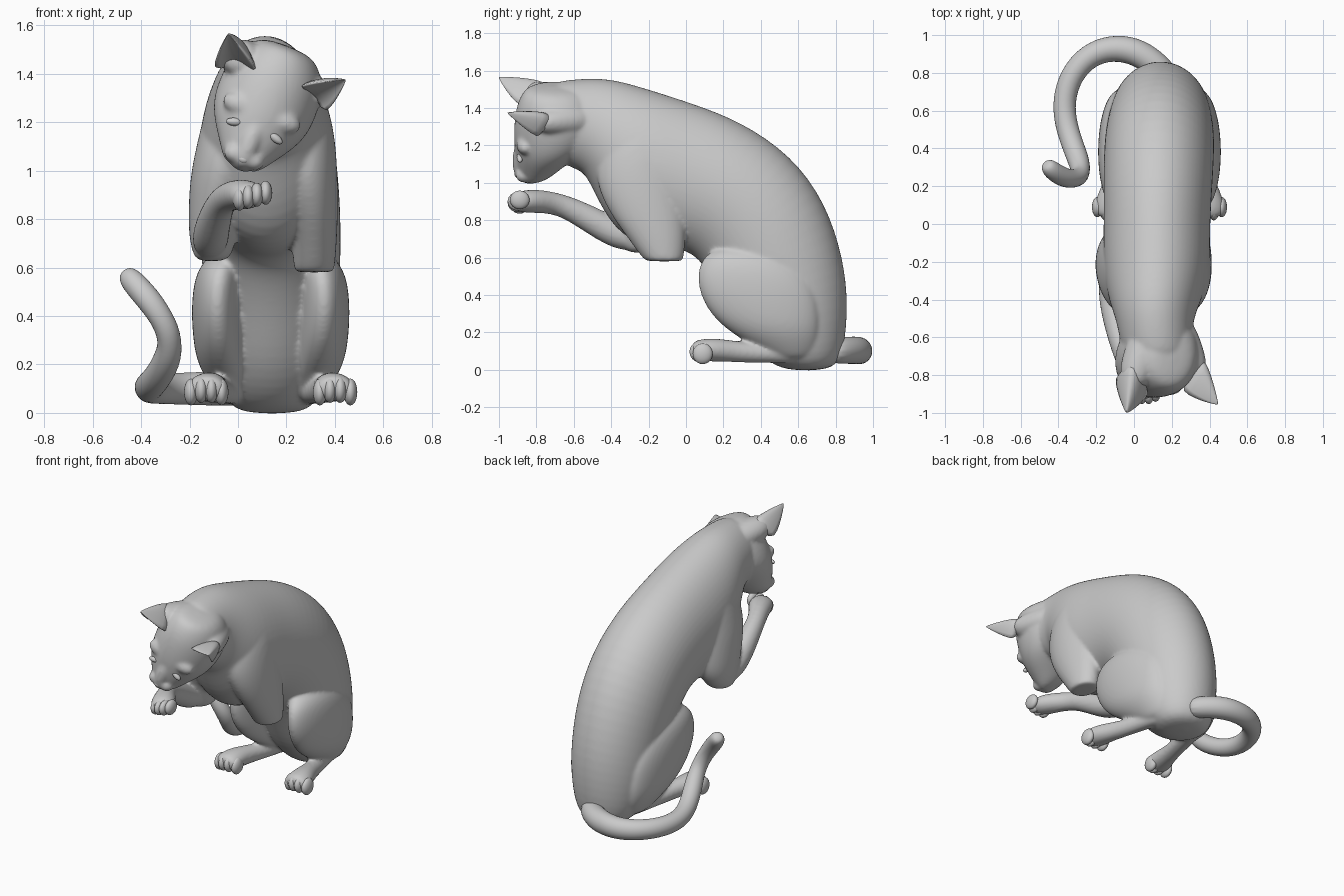
import bpy, bmesh, math
from mathutils import Vector as V, Matrix

grey = bpy.data.materials.new("plain grey")
grey.diffuse_color = (0.59, 0.59, 0.59, 1)
MID = 0.135   # x of the body's symmetry plane


def loft(bm, sections, n=16):
    """Skin elliptical rings given as (centre, half axis u, half axis v)."""
    rings = [[bm.verts.new(c + u * math.cos(k * math.tau / n) + v * math.sin(k * math.tau / n))
              for k in range(n)] for c, u, v in sections]
    faces = [bm.faces.new(rings[0]), bm.faces.new(rings[-1])]
    for a, b in zip(rings, rings[1:]):
        for k in range(n):
            faces.append(bm.faces.new((a[k], a[(k + 1) % n], b[(k + 1) % n], b[k])))
    bmesh.ops.recalc_face_normals(bm, faces=faces)


def tube(bm, pts, n=12):
    """Loft along points (x, y, z, half width, half height)."""
    ps, out = [V(p[:3]) for p in pts], []
    for i, p in enumerate(pts):
        t = (ps[min(i + 1, len(ps) - 1)] - ps[max(i - 1, 0)]).normalized()
        u = t.cross(V((0, 0, 1))).normalized()
        out.append((ps[i], u * p[3], u.cross(t) * p[4]))
    loft(bm, out, n)


def stack(bm, rows):
    """Loft of level sections (z, x0, x1, y0, y1)."""
    loft(bm, [(V(((a + b) / 2, (c + d) / 2, z)), V(((b - a) / 2, 0, 0)), V((0, (d - c) / 2, 0)))
              for z, a, b, c, d in rows])


def ball(bm, centre, size, rot=Matrix()):
    bmesh.ops.create_uvsphere(bm, u_segments=14, v_segments=10, radius=1,
                              matrix=Matrix.Translation(centre) @ rot @ Matrix.Diagonal((*size, 1)))


def finish(name, bm, subsurf=2, fuse=0, smooth=4):
    me = bpy.data.meshes.new(name)
    bm.to_mesh(me)
    bm.free()
    ob = bpy.data.objects.new(name, me)
    bpy.context.collection.objects.link(ob)
    me.materials.append(grey)
    me.shade_smooth()
    if subsurf:
        ob.modifiers.new("round", 'SUBSURF').levels = subsurf
        ob.modifiers["round"].render_levels = subsurf
    if fuse:
        r = ob.modifiers.new("fuse", 'REMESH')
        r.mode, r.voxel_size, r.use_smooth_shade = 'VOXEL', fuse, True
        s = ob.modifiers.new("soften", 'SMOOTH')
        s.factor, s.iterations = 0.5, smooth
    return ob


def mirror_x(rows):
    return [(z, 2 * MID - b, 2 * MID - a, c, d) for z, a, b, c, d in rows]


body = bmesh.new()
# torso and neck: back y z, belly y z, centre x, half width
spine = [(.785, -.005, .56, -.005, .14, .13), (.85, .09, .44, .03, .14, .21), (.875, .35, .30, .17, .14, .265),
         (.85, .60, .20, .37, .14, .285), (.755, .90, .12, .51, .135, .298), (.57, 1.155, .05, .60, .13, .298),
         (.30, 1.335, -.03, .64, .125, .292), (.05, 1.43, -.14, .645, .12, .288), (-.2, 1.51, -.35, .69, .12, .29),
         (-.38, 1.56, -.475, .90, .11, .24), (-.5, 1.565, -.54, 1.06, .11, .205),
         (-.63, 1.557, -.62, 1.07, .12, .198), (-.75, 1.535, -.7, 1.15, .13, .18)]
loft(body, [(V((x, (a + c) / 2, (b + d) / 2)), V((w, 0, 0)), V((0, (a - c) / 2, (b - d) / 2)))
            for a, b, c, d, x, w in spine])

# tilted head: distance down from the crown, front y, back y, half width
down, across = V((-.37, 0, -.93)).normalized(), V((.93, 0, -.37)).normalized()
crown = V((.19, 0, 1.47))
skull = [(-.05, -.84, -.58, .10), (0, -.885, -.5, .165), (.08, -.915, -.44, .208), (.18, -.925, -.45, .22),
         (.27, -.925, -.5, .212), (.34, -.915, -.58, .18), (.41, -.905, -.66, .13),
         (.465, -.895, -.72, .092), (.495, -.87, -.79, .06)]
loft(body, [(crown + down * t + V((0, (f + b) / 2, 0)), across * w, V((0, (b - f) / 2, 0)))
            for t, f, b, w in skull])


def on_head(r, t, y):
    return crown + down * t + across * r + V((0, y, 0))


tilt = Matrix((across, (0, 1, 0), -down)).transposed().to_4x4()
# nose bridge, muzzle pads and brows
ball(body, on_head(0, .38, -.895), (.042, .033, .11), tilt)
ball(body, on_head(0, .47, -.84), (.055, .06, .035), tilt)
for s in (-1, 1):
    ball(body, on_head(s * .04, .445, -.868), (.05, .045, .04), tilt)
    ball(body, on_head(s * .085, .25, -.86), (.09, .05, .05), tilt)
# ear roots
tube(body, [(.10, -.52, 1.42, .09, .08), (.06, -.66, 1.44, .11, .095), (.01, -.78, 1.465, .095, .085),
            (-.005, -.86, 1.475, .07, .065)])
tube(body, [(.20, -.50, 1.34, .09, .09), (.255, -.62, 1.335, .10, .09), (.305, -.73, 1.325, .085, .075),
            (.335, -.80, 1.32, .06, .05)])

# shortened upper arm and bent arm's shoulder
stack(body, [(.58, .235, .395, -.21, -.02), (.59, .23, .40, -.23, -.01), (.70, .22, .41, -.31, .0),
             (.82, .20, .415, -.40, .0), (.96, .15, .415, -.475, .0), (1.1, .12, .408, -.49, -.0),
             (1.25, .12, .385, -.44, -.04), (1.38, .16, .31, -.36, -.12)])
stack(body, [(.625, -.16, -.06, -.30, -.18), (.65, -.19, -.02, -.34, -.12), (.75, -.207, .0, -.38, -.04),
             (.85, -.207, .02, -.42, -.01), (.98, -.2, .08, -.475, .0), (1.1, -.175, .1, -.49, 0),
             (1.25, -.14, .12, -.44, -.04), (1.38, -.07, .1, -.36, -.12)])
# raised forearm and paw
tube(body, [(-.12, -.22, .68, .06, .05), (-.115, -.34, .71, .08, .08), (-.105, -.46, .775, .075, .08),
            (-.075, -.62, .865, .062, .064), (-.04, -.72, .895, .06, .062), (.01, -.81, .903, .075, .066),
            (.045, -.88, .90, .082, .062), (.06, -.93, .895, .055, .04)])

# thighs
thigh = [(.05, .22, .34, .48, .66), (.10, .22, .38, .40, .70), (.2, .23, .44, .23, .72), (.3, .24, .458, .12, .72),
         (.42, .25, .465, .06, .70), (.53, .25, .457, .055, .64), (.61, .25, .43, .09, .54), (.66, .26, .37, .18, .40)]
stack(body, thigh)
stack(body, mirror_x(thigh))
# hind feet
foot = [(.27, .64, .07, .05, .045), (.30, .5, .085, .055, .05), (.335, .36, .09, .055, .055),
        (.365, .24, .10, .058, .06), (.39, .14, .108, .08, .066), (.40, .07, .105, .088, .06),
        (.402, .03, .10, .065, .045)]
for s in (-1, 1):
    tube(body, [(MID + s * (p[0] - MID), *p[1:]) for p in foot])
finish("body", body, 2, .0105, 8)

# toes of both hind feet and the raised paw
toes = bmesh.new()
for s in (-1, 1):
    for i in range(4):
        o = (i - 1.5) * .042
        ball(toes, (MID + s * .266 + o, .064 + abs(o) * .4, .102 - abs(o) * .25), (.03, .056, .056))
for i in range(4):
    o = i - 1.5
    ball(toes, (.06 + o * .036, -.907 + abs(o) * .012, .897 + o * .008), (.029, .055, .05))
finish("toes", toes, 1)

# tail curling round to the left and up
tail = bmesh.new()
path = [(.2, .76, .10, .07), (.1, .86, .105, .075), (0, .92, .105, .077), (-.12, .935, .10, .073),
        (-.24, .895, .10, .068),
        (-.335, .79, .10, .065), (-.375, .65, .10, .063), (-.36, .52, .115, .062), (-.318, .4, .165, .06),
        (-.28, .3, .25, .06), (-.285, .245, .34, .058), (-.345, .235, .44, .056), (-.41, .265, .515, .054),
        (-.45, .30, .56, .049), (-.467, .318, .583, .027)]
tube(tail, [(*p, p[3]) for p in path])
finish("tail", tail)


# ears: hollow cones between two curves
def bend(a, b, c, t):
    return a * (1 - t) ** 2 + b * 2 * t * (1 - t) + c * t * t


def ear(name, tip, inner, outer, back, hollow):
    bm = bmesh.new()
    tip, inner, outer, back, hollow = map(V, (tip, inner, outer, back, hollow))
    base = [bend(inner, back, outer, i / 6) for i in range(7)]
    base += [bend(outer, hollow, inner, i / 6) for i in range(1, 6)]
    mid = sum(base, V()) / len(base)
    rings = []
    for f, swell in ((0, 1), (.3, .84), (.6, .55), (.85, .24), (1, .03)):
        c = mid.lerp(tip, f)
        rings.append([bm.verts.new(c + (p - mid) * swell) for p in base])
    for a, b in zip(rings, rings[1:]):
        for k in range(12):
            bm.faces.new((a[k], a[(k + 1) % 12], b[(k + 1) % 12], b[k]))
    bm.faces.new(rings[0])
    bm.faces.new(rings[-1])
    bmesh.ops.recalc_face_normals(bm, faces=bm.faces[:])
    finish(name, bm, 1)


ear("left_ear", (-.04, -1.0, 1.565), (.10, -.89, 1.38), (-.115, -.80, 1.39), (.02, -.58, 1.68), (.0, -.74, 1.46))
ear("right_ear", (.445, -.955, 1.375), (.22, -.89, 1.345), (.35, -.78, 1.215), (.42, -.56, 1.45), (.32, -.72, 1.31))

# eyes and nose tip
face = bmesh.new()
for s in (-1, 1):
    ball(face, on_head(s * .092, .325, -.888), (.036, .018, .017), tilt @ Matrix.Rotation(s * .3, 4, 'Y'))
ball(face, on_head(0, .455, -.90), (.025, .018, .018), tilt)
finish("eyes_and_nose", face, 1)
